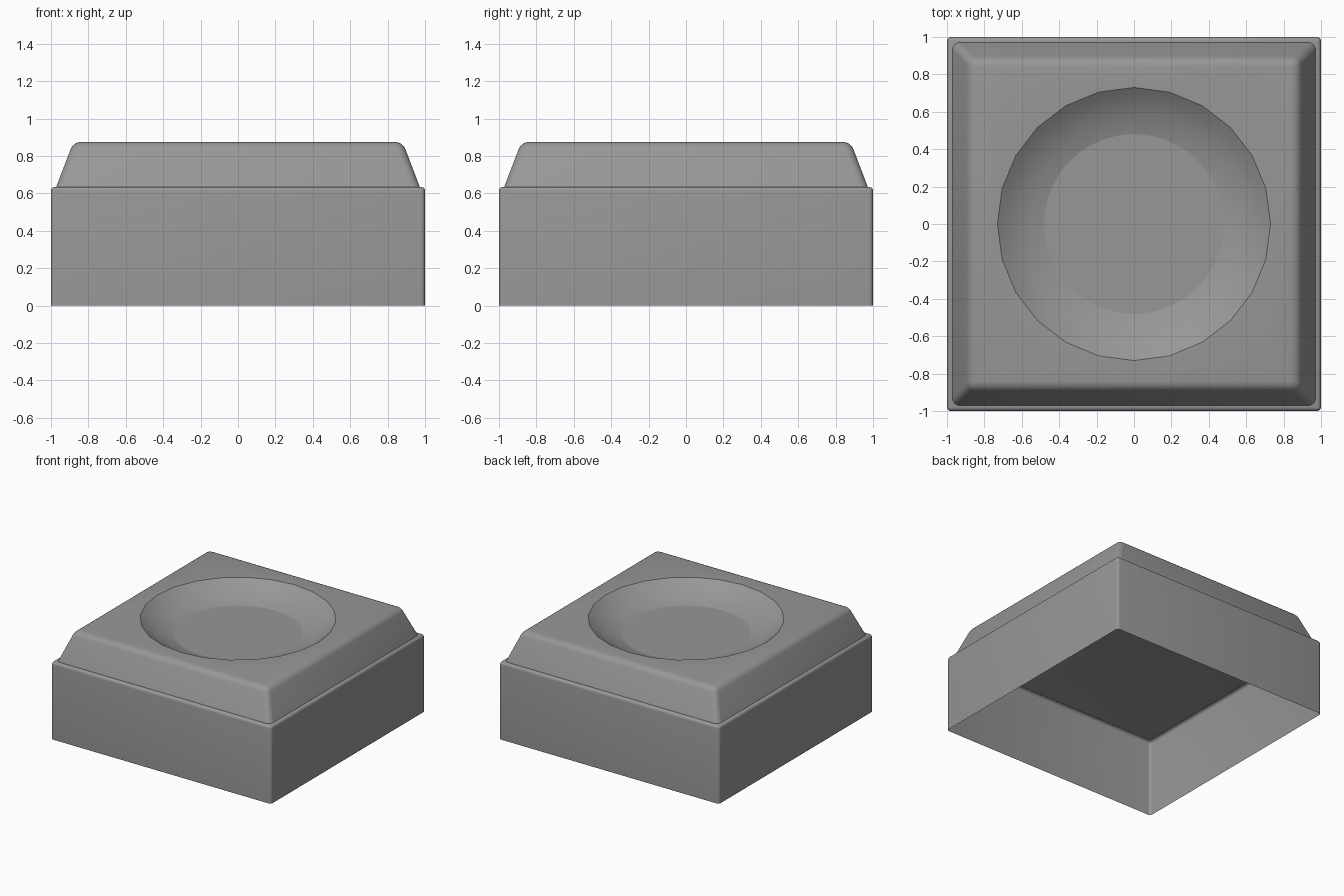
import bpy, bmesh
from math import radians, pi, cos, sin

if "Cube" in bpy.data.objects:
    bpy.data.objects.remove(bpy.data.objects["Cube"])

grey = bpy.data.materials.new("dark_grey")
grey.diffuse_color = (0.31, 0.31, 0.31, 1)
grey.use_nodes = True
grey.node_tree.nodes["Principled BSDF"].inputs["Base Color"].default_value = grey.diffuse_color


def add_object(name, bm):
    bmesh.ops.recalc_face_normals(bm, faces=bm.faces)
    mesh = bpy.data.meshes.new(name)
    bm.to_mesh(mesh)
    bm.free()
    mesh.materials.append(grey)
    obj = bpy.data.objects.new(name, mesh)
    bpy.context.collection.objects.link(obj)
    return obj


def tapered_block(z0, z1, half0, half1, bevel):
    """Square block with rounded top and corner edges."""
    bm = bmesh.new()
    bmesh.ops.create_cube(bm, size=2)
    for v in bm.verts:
        h, z = (half1, z1) if v.co.z > 0 else (half0, z0)
        v.co = (v.co.x * h, v.co.y * h, z)
    edges = [e for e in bm.edges if max(v.co.z for v in e.verts) > z0 + 1e-4]
    bmesh.ops.bevel(bm, geom=edges, offset=bevel, segments=4, profile=0.5,
                    affect='EDGES')
    return bm


def remove_bottom(bm):
    z0 = min(v.co.z for v in bm.verts)
    low = [f for f in bm.faces if all(v.co.z < z0 + 1e-4 for v in f.verts)]
    bmesh.ops.delete(bm, geom=low, context='FACES_ONLY')


def smooth(obj, angle):
    bpy.ops.object.select_all(action='DESELECT')
    obj.select_set(True)
    bpy.context.view_layer.objects.active = obj
    bpy.ops.object.shade_smooth_by_angle(angle=radians(angle))


# Base: thin shell, open underneath
bm = tapered_block(0, 0.635, 1.0, 1.0, 0.022)
bmesh.ops.recalc_face_normals(bm, faces=bm.faces)
remove_bottom(bm)
base = add_object("base_shell", bm)
smooth(base, 35)

# Sloped upper block
top = add_object("sloped_top", tapered_block(0.634, 0.875, 0.972, 0.88, 0.04))

# Bowl cutter: 24-sided turned profile
bm = bmesh.new()
N = 24
profile = [(0.20, 0.71), (0.36, 0.728), (0.48, 0.755), (0.56, 0.78),
           (0.63, 0.81), (0.685, 0.842), (0.73, 0.875), (0.73, 1.1)]
rings = [[bm.verts.new((r * cos(2 * pi * i / N), r * sin(2 * pi * i / N), z))
          for i in range(N)] for r, z in profile]
for a, b in zip(rings, rings[1:]):
    for i in range(N):
        j = (i + 1) % N
        bm.faces.new((a[i], a[j], b[j], b[i]))
bm.faces.new(rings[0][::-1])
bm.faces.new(rings[-1])
cutter = add_object("bowl_cutter", bm)
cutter.hide_render = True

# Carve the bowl into the top
mod = top.modifiers.new("bowl", 'BOOLEAN')
mod.operation = 'DIFFERENCE'
mod.solver = 'EXACT'
mod.object = cutter
bpy.context.view_layer.objects.active = top
bpy.ops.object.modifier_apply(modifier=mod.name)
bpy.data.objects.remove(cutter)

# Open the hidden underside so it does not double the base's ceiling
bm = bmesh.new()
bm.from_mesh(top.data)
remove_bottom(bm)
bm.to_mesh(top.data)
bm.free()
smooth(top, 24)

# Flat round floor lying in the bowl
bm = bmesh.new()
bmesh.ops.create_circle(bm, cap_ends=True, segments=64, radius=0.48)
for v in bm.verts:
    v.co.z = 0.757
for f in bm.faces:
    if f.normal.z < 0:
        f.normal_flip()
add_object("bowl_floor", bm)
